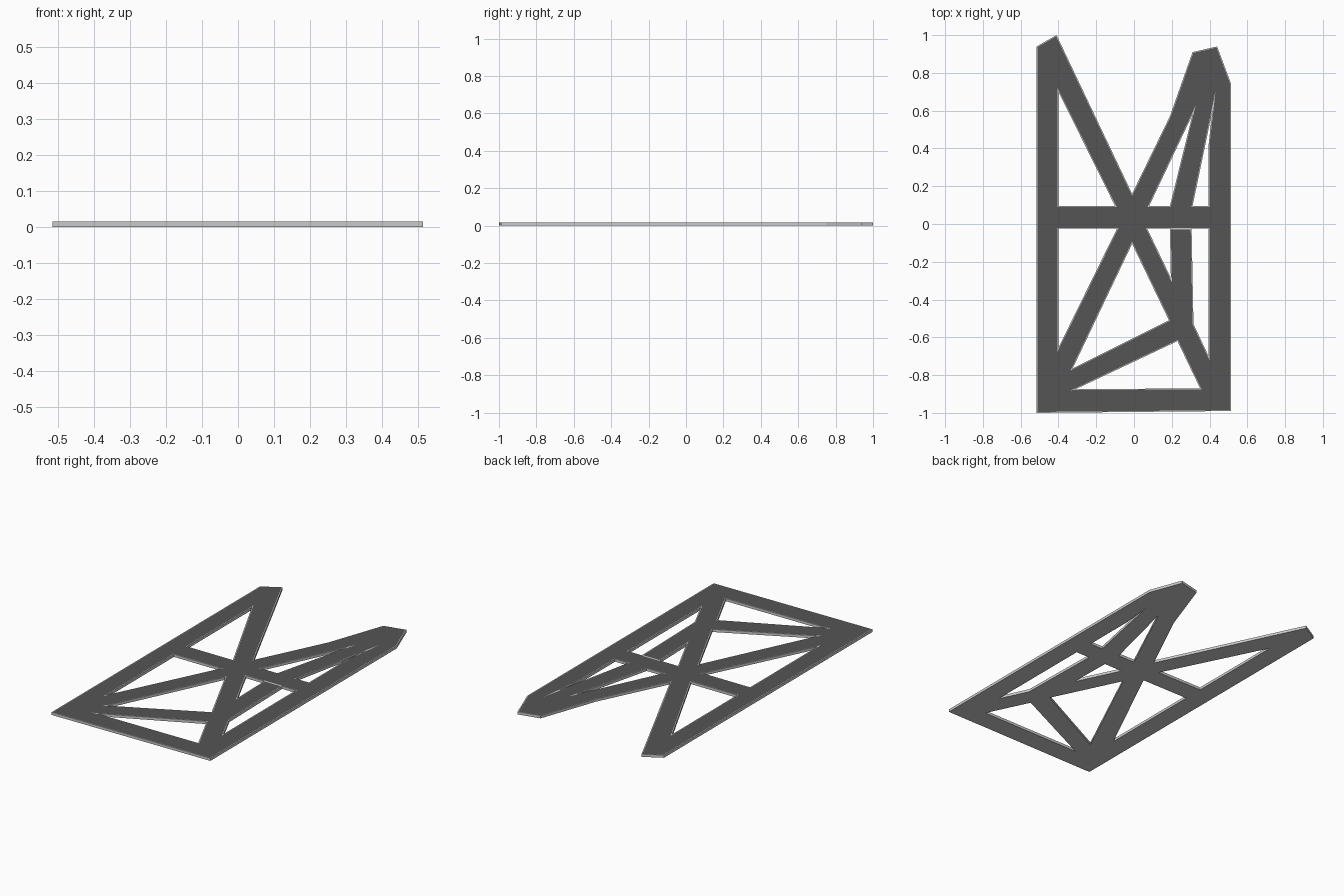
import bpy, bmesh

if "Cube" in bpy.data.objects:
    bpy.data.objects.remove(bpy.data.objects["Cube"])

THICK = 0.016
RIM = 0.005

# Outer outline of the lattice plate, followed by its openings
outline = [(-0.515, 0.94), (-0.41, 1.0), (-0.01, 0.16), (0.19, 0.57), (0.31, 0.91),
           (0.44, 0.94), (0.513, 0.745), (0.513, -0.99), (-0.515, -1.0)]
openings = [
    [(-0.40, 0.70), (-0.10, 0.095), (-0.40, 0.095)],
    [(-0.40, -0.025), (-0.09, -0.025), (-0.40, -0.655)],
    [(-0.01, -0.105), (0.185, -0.51), (-0.325, -0.765)],
    [(0.23, -0.62), (0.35, -0.87), (-0.31, -0.875)],
    [(0.07, -0.025), (0.19, -0.025), (0.195, -0.285)],
    [(0.305, -0.025), (0.395, -0.025), (0.395, -0.70), (0.315, -0.53)],
    [(0.08, 0.095), (0.19, 0.095), (0.31, 0.58)],
    [(0.31, 0.095), (0.395, 0.095), (0.395, 0.42), (0.415, 0.60)],
]

# Filled flat curve, extruded to the plate thickness
curve = bpy.data.curves.new("lattice_plate", 'CURVE')
curve.dimensions = '2D'
curve.fill_mode = 'BOTH'
curve.extrude = THICK / 2
for loop in [outline] + openings:
    s = curve.splines.new('POLY')
    s.points.add(len(loop) - 1)
    for p, (x, y) in zip(s.points, loop):
        p.co = (x, y, 0, 1)
    s.use_cyclic_u = True

tmp = bpy.data.objects.new("outline_tmp", curve)
bpy.context.collection.objects.link(tmp)
dg = bpy.context.evaluated_depsgraph_get()
mesh = bpy.data.meshes.new_from_object(tmp.evaluated_get(dg))
bpy.data.objects.remove(tmp)

# Grey body, dark top surface
mesh.materials.clear()
for name, v in (("body_grey", 0.8), ("top_dark", 0.09)):
    mat = bpy.data.materials.new(name)
    mat.diffuse_color = (v, v, v, 1)
    mat.use_nodes = True
    mat.node_tree.nodes["Principled BSDF"].inputs["Base Color"].default_value = mat.diffuse_color
    mesh.materials.append(mat)

# Weld into one closed solid resting on the ground
bm = bmesh.new()
bm.from_mesh(mesh)
bmesh.ops.remove_doubles(bm, verts=bm.verts, dist=1e-4)
bmesh.ops.recalc_face_normals(bm, faces=bm.faces)
bmesh.ops.translate(bm, verts=bm.verts, vec=(0, 0, THICK / 2))
for f in bm.faces:
    f.smooth = False
    f.material_index = 0

# Thin light rim around the dark top
top = [f for f in bm.faces if f.normal.z > 0.9]
bmesh.ops.inset_region(bm, faces=top, thickness=RIM, use_boundary=True,
                       use_even_offset=True)
for f in top:
    f.material_index = 1
bm.to_mesh(mesh)
bm.free()
plate = bpy.data.objects.new("lattice_plate", mesh)
bpy.context.collection.objects.link(plate)
